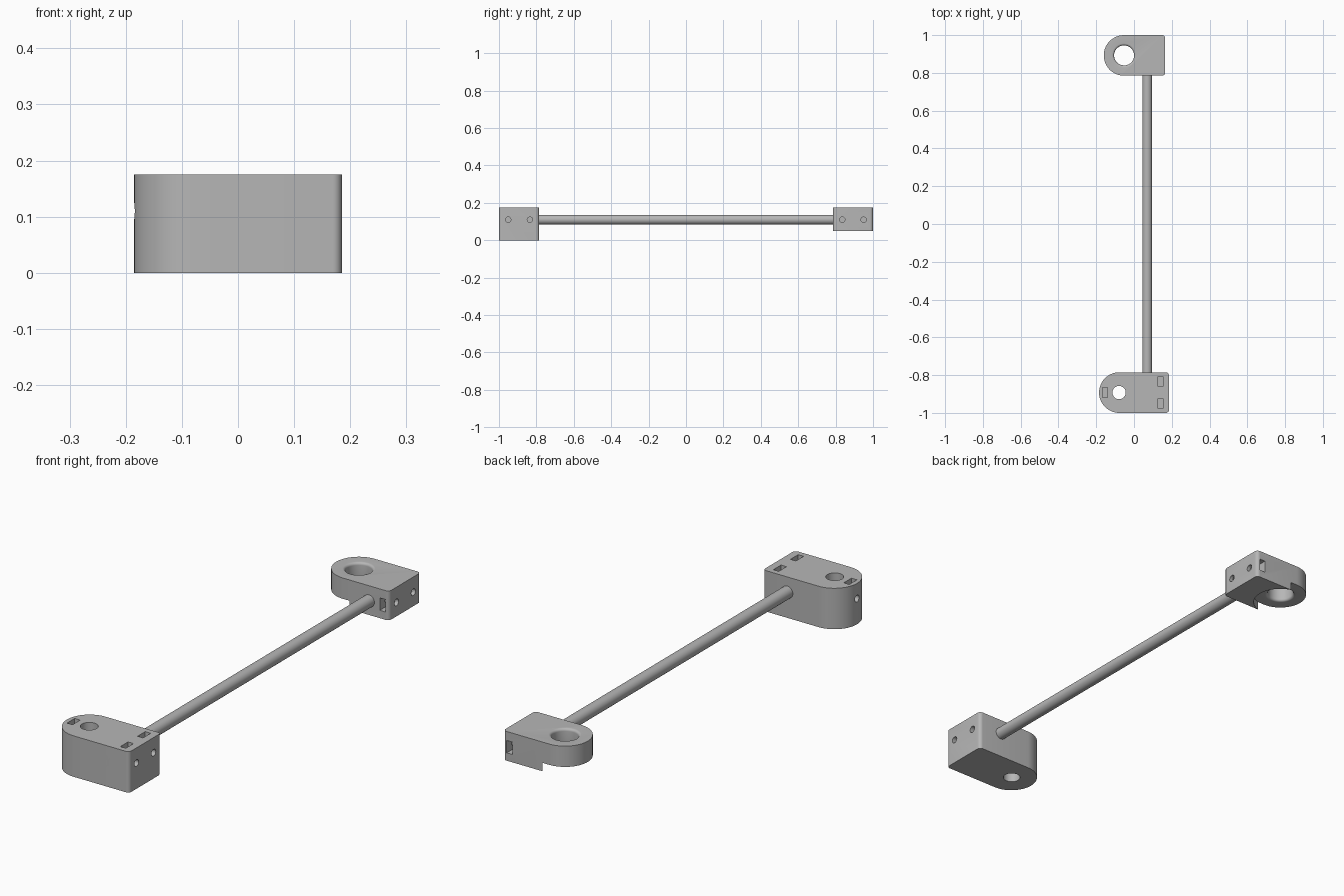
import bpy, bmesh, math
from mathutils import Matrix, Vector

if "Cube" in bpy.data.objects:
    bpy.data.objects.remove(bpy.data.objects["Cube"])

grey = bpy.data.materials.new("plain grey")
grey.diffuse_color = (0.47, 0.47, 0.47, 1)
grey.use_nodes = True
grey.node_tree.nodes["Principled BSDF"].inputs["Base Color"].default_value = grey.diffuse_color


def make_object(name, bm):
    bmesh.ops.recalc_face_normals(bm, faces=bm.faces)
    me = bpy.data.meshes.new(name)
    bm.to_mesh(me)
    bm.free()
    ob = bpy.data.objects.new(name, me)
    bpy.context.collection.objects.link(ob)
    me.materials.append(grey)
    return ob


def box(name, centre, size):
    bm = bmesh.new()
    bmesh.ops.create_cube(bm, size=1, matrix=Matrix.Translation(centre) @ Matrix.Diagonal((*size, 1)))
    return make_object(name, bm)


def cylinder(name, start, end, r, sides=48):
    start, end = Vector(start), Vector(end)
    d = end - start
    m = Matrix.Translation((start + end) / 2) @ d.to_track_quat('Z', 'Y').to_matrix().to_4x4()
    bm = bmesh.new()
    bmesh.ops.create_cone(bm, cap_ends=True, segments=sides, radius1=r, radius2=r, depth=d.length, matrix=m)
    return make_object(name, bm)


def arc(cx, cy, r, a0, a1, n):
    return [(cx + r * math.cos(math.radians(a0 + (a1 - a0) * i / n)),
             cy + r * math.sin(math.radians(a0 + (a1 - a0) * i / n))) for i in range(n + 1)]


def block(name, x0, x1, yc, half, z0, z1, corner=0.016):
    # plate outline: half-round left end, small rounded corners on the right
    pts = arc(x0 + half, yc, half, 90, 270, 40)
    pts += arc(x1 - corner, yc - half + corner, corner, -90, 0, 6)
    pts += arc(x1 - corner, yc + half - corner, corner, 0, 90, 6)
    bm = bmesh.new()
    face = bm.faces.new([bm.verts.new((x, y, z0)) for x, y in pts])
    ext = bmesh.ops.extrude_face_region(bm, geom=[face])
    bmesh.ops.translate(bm, vec=(0, 0, z1 - z0), verts=[v for v in ext["geom"] if isinstance(v, bmesh.types.BMVert)])
    return make_object(name, bm)


def lathe(name, cx, cy, profile, n=56):
    # closed solid of revolution from (radius, height) points
    bm = bmesh.new()
    rings = [[bm.verts.new((cx + r * math.cos(2 * math.pi * i / n), cy + r * math.sin(2 * math.pi * i / n), z))
              for i in range(n)] for r, z in profile]
    for a, b in zip(rings, rings[1:]):
        for i in range(n):
            bm.faces.new((a[i], a[(i + 1) % n], b[(i + 1) % n], b[i]))
    bm.faces.new(rings[0])
    bm.faces.new(rings[-1])
    return make_object(name, bm)


def smooth(ob):
    bpy.ops.object.select_all(action='DESELECT')
    ob.select_set(True)
    bpy.context.view_layer.objects.active = ob
    bpy.ops.object.shade_smooth_by_angle(angle=math.radians(30))


def carve(ob, cutters):
    for c in cutters:
        m = ob.modifiers.new("cut", 'BOOLEAN')
        m.operation, m.solver, m.object = 'DIFFERENCE', 'EXACT', c
    bpy.context.view_layer.update()
    me = bpy.data.meshes.new_from_object(ob.evaluated_get(bpy.context.evaluated_depsgraph_get()))
    ob.modifiers.clear()
    ob.data = me
    for c in cutters:
        bpy.data.objects.remove(c)
    smooth(ob)


AXIS_Z = 0.11      # height of rod and screws
TOP = 0.175
HALF = 0.1075

# front block: shaft hole, three nut slots from above, three side screw holes
ya = -1 + HALF
front = block("front_block", -0.185, 0.185, ya, HALF, 0, TOP)
cuts = [cylinder("shaft_cut", (-0.079, ya, -0.1), (-0.079, ya, 0.3), 0.035)]
for x, dy, x_in, x_out in ((0.14, 0.058, 0.1, 0.25), (0.14, -0.058, 0.1, 0.25), (-0.153, 0, -0.25, -0.08)):
    cuts.append(box("slot_cut", (x, ya + dy, 0.145), (0.026, 0.052, 0.12)))
    cuts.append(cylinder("screw_cut", (x_in, ya + dy, AXIS_Z), (x_out, ya + dy, AXIS_Z), 0.0145, 24))
carve(front, cuts)

# rear block: rounded bearing hole, recess under the round end, nut slots from both sides
yb = 1 - HALF
xb = -0.16 + HALF
ledge = 0.086
rear = block("rear_block", -0.16, 0.165, yb, HALF, 0.05, TOP)
R, F = 0.053, 0.011
fillet = [(R + F - F * math.sin(t), F - F * math.cos(t)) for t in (math.radians(15 * i) for i in range(7))]
profile = [(R + F, ledge - 0.02)] + [(r, ledge + h) for r, h in fillet]
profile += [(r, TOP - h) for r, h in reversed(fillet)] + [(R + F, TOP + 0.02)]
cuts = [cylinder("recess_cut", (xb, yb, 0), (xb, yb, ledge), 0.112, 72),
        lathe("bearing_cut", xb, yb, profile)]
for s in (1, -1):
    cuts.append(box("slot_cut", (0.135, yb + s * 0.085, AXIS_Z), (0.027, 0.11, 0.053)))
    cuts.append(cylinder("screw_cut", (0.1, yb + s * 0.057, AXIS_Z), (0.25, yb + s * 0.057, AXIS_Z), 0.0145, 24))
carve(rear, cuts)

# long rod joining the blocks, flush with the front face
rod = cylinder("connecting_rod", (0.07, -1, AXIS_Z), (0.07, 0.96, AXIS_Z), 0.026)
smooth(rod)
